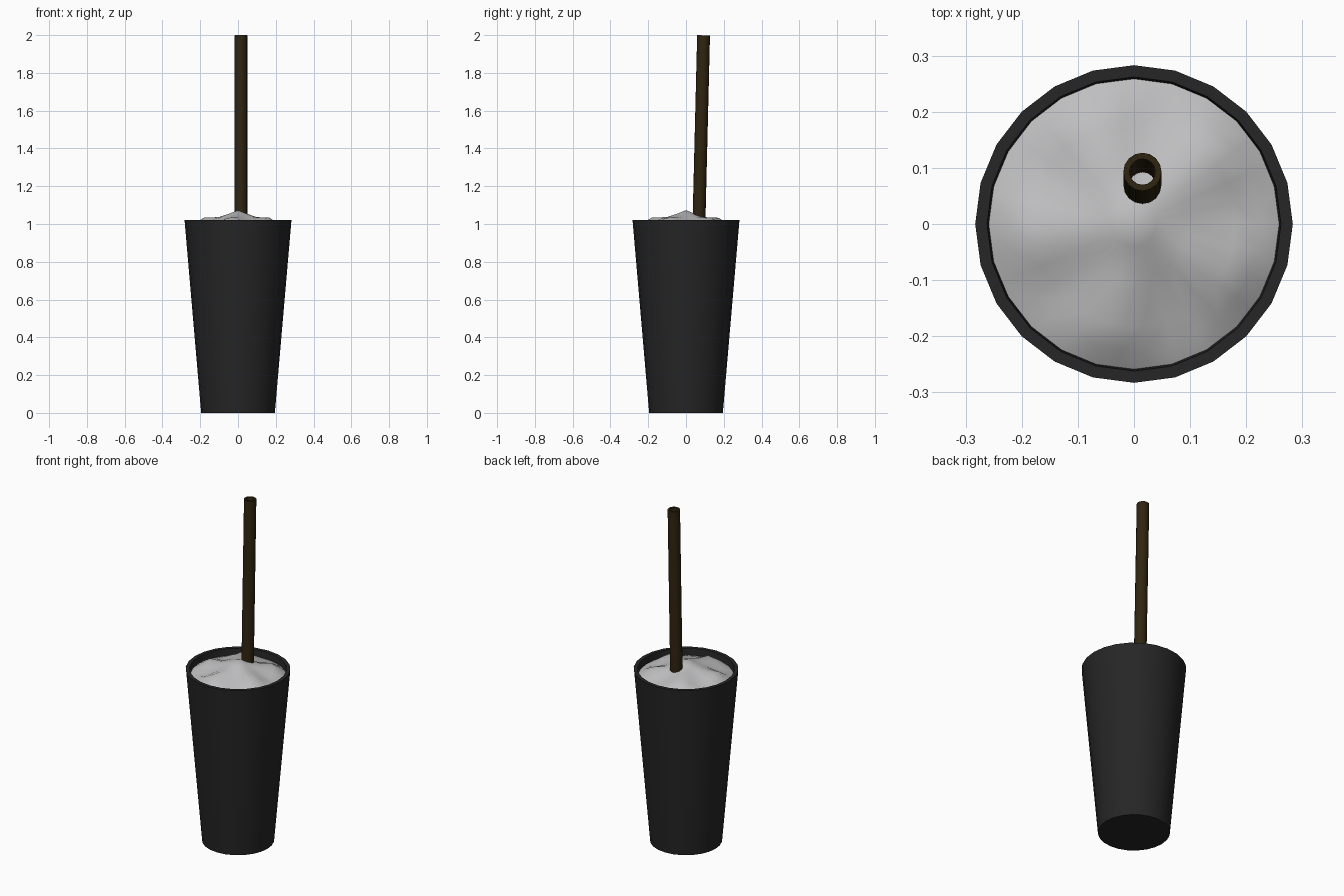
import bpy, bmesh, math
from mathutils import Vector

old = bpy.data.objects.get("Cube")
if old:
    bpy.data.objects.remove(old, do_unlink=True)


def material(name, rgb):
    mat = bpy.data.materials.new(name)
    mat.use_nodes = True
    mat.diffuse_color = (*rgb, 1)
    mat.node_tree.nodes["Principled BSDF"].inputs["Base Color"].default_value = (*rgb, 1)
    return mat


def lathe(name, profile, sides, mat, height=None, closed=False, angle=35):
    """Revolve (radius, z) points; height(r, z, turn) may reshape each point."""
    bm = bmesh.new()
    rings = []
    for r, z in profile:
        if r == 0:
            rings.append([bm.verts.new((0, 0, z))] * sides)
            continue
        ring = []
        for i in range(sides):
            a = math.tau * i / sides
            h = height(r, z, a) if height else z
            ring.append(bm.verts.new((r * math.cos(a), r * math.sin(a), h)))
        rings.append(ring)
    pairs = list(zip(rings, rings[1:]))
    if closed:
        pairs.append((rings[-1], rings[0]))
    for low, high in pairs:
        for i in range(sides):
            j = (i + 1) % sides
            corners = dict.fromkeys((low[i], low[j], high[j], high[i]))
            bm.faces.new(list(corners))
    bmesh.ops.recalc_face_normals(bm, faces=bm.faces)
    mesh = bpy.data.meshes.new(name)
    bm.to_mesh(mesh)
    bm.free()
    mesh.materials.append(mat)
    obj = bpy.data.objects.new(name, mesh)
    bpy.context.collection.objects.link(obj)
    bpy.ops.object.select_all(action="DESELECT")
    obj.select_set(True)
    bpy.context.view_layer.objects.active = obj
    bpy.ops.object.shade_smooth_by_angle(angle=math.radians(angle))
    return obj


cup_black = material("cup black", (0.019, 0.019, 0.019))
straw_brown = material("straw brown", (0.029, 0.018, 0.005))
ice_white = material("ice grey white", (0.52, 0.52, 0.53))

# Tapered cup with a thick wall and a solid floor
lathe("cup", [(0, 0), (0.195, 0), (0.283, 1.02), (0.262, 1.02),
              (0.18, 0.03), (0, 0.03)], 24, cup_black)


# Mound of ice: five raised lumps around a central peak
def lumps(r, z, a):
    strength = 0.02 * math.exp(-((r - 0.185) / 0.045) ** 2)
    return z + strength * math.cos(5 * (a - math.radians(115)))


ice = lathe("ice_mound", [(0.22, 0.6), (0.25, 0.94), (0.26, 0.98), (0.225, 1.0),
                          (0.182, 1.016), (0.1, 1.036), (0.04, 1.057), (0, 1.073)],
            30, ice_white, lumps, angle=40)

# Hollow straw leaning slightly backwards
foot, tip = Vector((0.015, 0.066, 0.9)), Vector((0.015, 0.093, 1.999))
length = (tip - foot).length
straw = lathe("straw", [(0.034, 0), (0.034, length), (0.023, length), (0.023, 0)],
              16, straw_brown, closed=True)
straw.location = foot
straw.rotation_euler = (tip - foot).to_track_quat("Z", "Y").to_euler()
